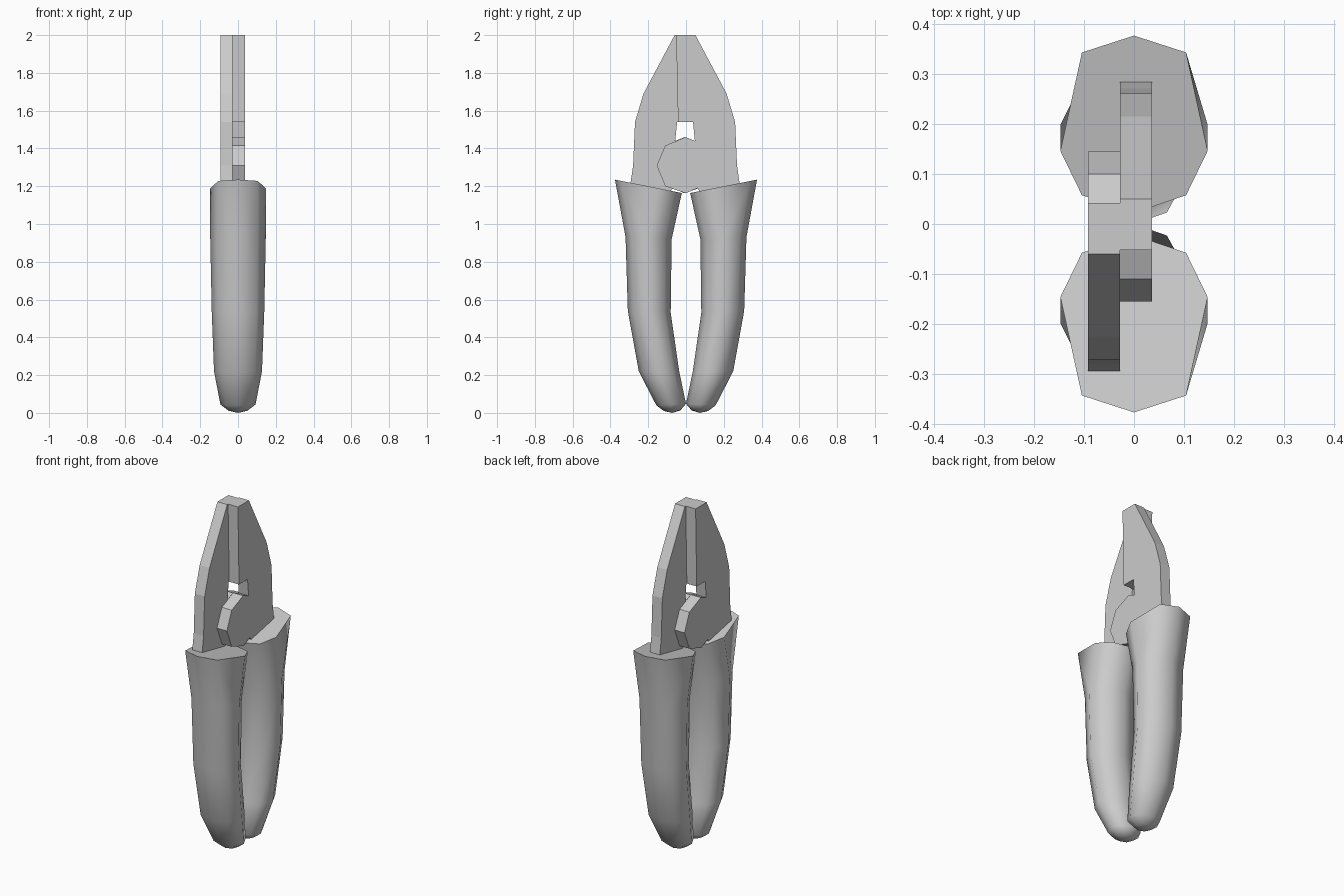
import bpy, bmesh, math

if "Cube" in bpy.data.objects:
    bpy.data.objects.remove(bpy.data.objects["Cube"])

# Jaw plate outline in (y, z): jaw, neck, pivot lobe, wire notch
JAW = [(-0.052, 2.0), (0.05, 2.0), (0.215, 1.69), (0.26, 1.54), (0.27, 1.31),
       (0.286, 1.2), (0.08, 1.16), (0.06, 1.19), (0.0, 1.163), (-0.11, 1.2),
       (-0.155, 1.31), (-0.11, 1.415), (-0.003, 1.46), (0.047, 1.44),
       (0.037, 1.54), (-0.042, 1.54)]

# Grip rings: inner (y, z), outer (y, z), half width in x
GRIP = [((0.022, 1.164), (0.376, 1.235), 0.147),
        ((0.076, 0.92), (0.32, 0.93), 0.147),
        ((0.081, 0.53), (0.308, 0.54), 0.139),
        ((0.036, 0.22), (0.25, 0.22), 0.127),
        ((0.0, 0.048), (0.157, 0.04), 0.093),
        ((0.03, 0.013), (0.117, 0.01), 0.05)]


def finish(name, bm, smooth):
    bmesh.ops.recalc_face_normals(bm, faces=bm.faces[:])
    me = bpy.data.meshes.new(name)
    bm.to_mesh(me)
    bm.free()
    ob = bpy.data.objects.new(name, me)
    bpy.context.collection.objects.link(ob)
    if smooth:
        bpy.ops.object.select_all(action='DESELECT')
        ob.select_set(True)
        bpy.context.view_layer.objects.active = ob
        bpy.ops.object.shade_smooth_by_angle(angle=math.radians(65))


def jaw_plate(name, side, x0, x1):
    bm = bmesh.new()
    pts = [(side * (y + 0.005) - 0.005, z) for y, z in JAW]
    face = bm.faces.new([bm.verts.new((x0, y, z)) for y, z in pts])
    ext = bmesh.ops.extrude_face_region(bm, geom=[face], use_keep_orig=True)
    for v in ext['geom']:
        if isinstance(v, bmesh.types.BMVert):
            v.co.x = x1
    finish(name, bm, False)


def grip(name, side):
    bm = bmesh.new()
    rings = []
    for n, (a, b, w) in enumerate(GRIP):
        ring = []
        for i in range(8):
            ang = i * math.pi / 4
            t = (1 + math.cos(ang)) / 2
            if n == 0:  # flared mouth is skewed towards the inside
                t = [1, 0.905, 0.35, 0.1, 0][min(i, 8 - i)]
            ring.append(bm.verts.new((w * math.sin(ang),
                                      side * (a[0] + (b[0] - a[0]) * t),
                                      a[1] + (b[1] - a[1]) * t)))
        rings.append(ring)
    for r, s in zip(rings, rings[1:]):
        for i in range(8):
            j = (i + 1) % 8
            bm.faces.new((r[i], r[j], s[j], s[i]))
    bm.faces.new(rings[0])
    # rounded tip
    tip = bm.verts.new((0, side * 0.073, 0))
    for i in range(8):
        bm.faces.new((rings[-1][i], rings[-1][(i + 1) % 8], tip))
    finish(name, bm, True)


# Two overlapping jaw plates
jaw_plate("jaw_plate_right", 1, -0.028, 0.036)
jaw_plate("jaw_plate_left", -1, -0.092, -0.028)

# Two mirrored grips
grip("handle_grip_right", 1)
grip("handle_grip_left", -1)
